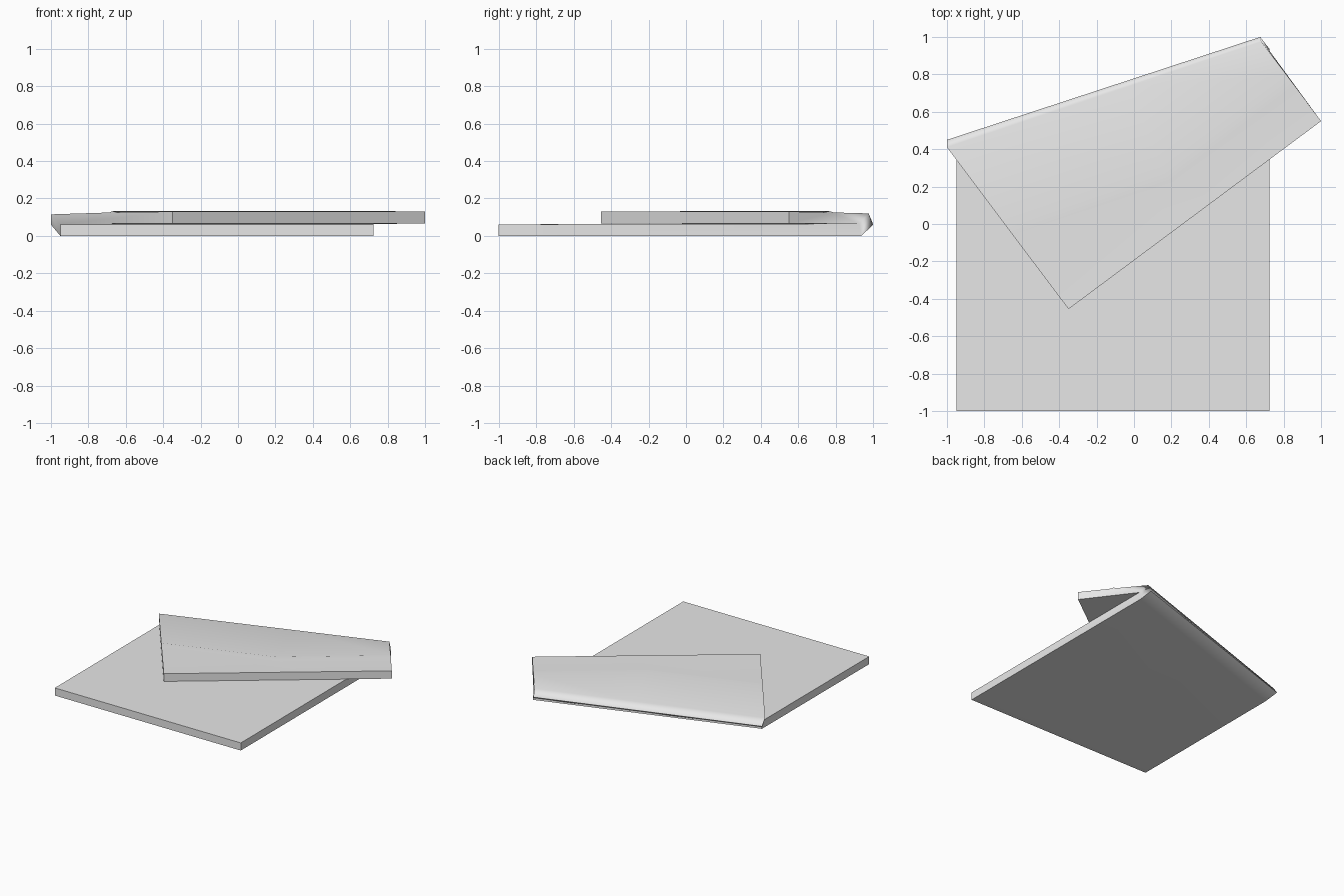
import bpy
import bmesh
import math
from mathutils import Vector

if "Cube" in bpy.data.objects:
    bpy.data.objects.remove(bpy.data.objects["Cube"], do_unlink=True)

cloth = bpy.data.materials.new("light_grey")
cloth.use_nodes = True
GREY = (0.8, 0.8, 0.8, 1)
cloth.diffuse_color = GREY
cloth.node_tree.nodes["Principled BSDF"].inputs["Base Color"].default_value = GREY

MIDDLE = 0.58  # where the crease bends along the fold


def rail(left, right):
    """Straight line along the sheet, sampled at three stations."""
    a, b = Vector(left), Vector(right)
    return [a, a.lerp(b, MIDDLE), b]


def crease(shift, z):
    """Bent line across the flap, moved sideways towards the fold."""
    plan = [(-0.67, -0.03), (0.17, 0.26), (0.84, 0.765)]
    return [Vector((x - 0.6 * shift, y + 0.8 * shift, z)) for x, y in plan]


# Closed cross-section: under the sheet, round the fold, over the flap, back inside
rails = [
    rail((-0.95, -1, 0), (0.725, -1, 0)),                 # 0 sheet front, underside
    rail((-0.95, 0.38, 0), (0.725, 0.935, 0)),            # 1 fold, underside
    rail((-1, 0.45, 0.06), (0.675, 1, 0.06)),             # 2 fold, outermost
    rail((-1, 0.41, 0.115), (0.68, 0.975, 0.12)),         # 3 fold, top
    crease(0.03, 0.125),                                  # 4 crease, back
    crease(0, 0.132),                                     # 5 crease, ridge
    crease(-0.03, 0.126),                                 # 6 crease, front
    rail((-0.35, -0.455, 0.13), (1, 0.55, 0.13)),         # 7 flap edge, top
    rail((-0.35, -0.455, 0.067), (1, 0.55, 0.067)),       # 8 flap edge, underside
    rail((-0.95, 0.345, 0.063), (0.725, 0.925, 0.063)),   # 9 inside of the fold
    rail((-0.95, -1, 0.062), (0.725, -1, 0.062)),         # 10 sheet front, top
]

# Folded sheet
bm = bmesh.new()
grid = [[bm.verts.new(p) for p in line] for line in rails]
for i, line in enumerate(grid):
    following = grid[(i + 1) % len(grid)]
    for s in range(2):
        bm.faces.new((line[s], line[s + 1], following[s + 1], following[s]))

# Ends of the sheet, fold and flap
for station in (0, 2):
    for cap in ((0, 1, 9, 10), (1, 2, 3, 9), (3, 4, 5, 6, 7, 8, 9)):
        bm.faces.new([grid[i][station] for i in cap])
bmesh.ops.recalc_face_normals(bm, faces=bm.faces)

mesh = bpy.data.meshes.new("folded_sheet")
bm.to_mesh(mesh)
bm.free()
mesh.materials.append(cloth)
sheet = bpy.data.objects.new("folded_sheet", mesh)
bpy.context.collection.objects.link(sheet)

# Soft fold and crease, crisp outer edges
bpy.ops.object.select_all(action="DESELECT")
sheet.select_set(True)
bpy.context.view_layer.objects.active = sheet
bpy.ops.object.shade_smooth_by_angle(angle=math.radians(75))
weighted = sheet.modifiers.new("even_shading", "WEIGHTED_NORMAL")
weighted.keep_sharp = True
